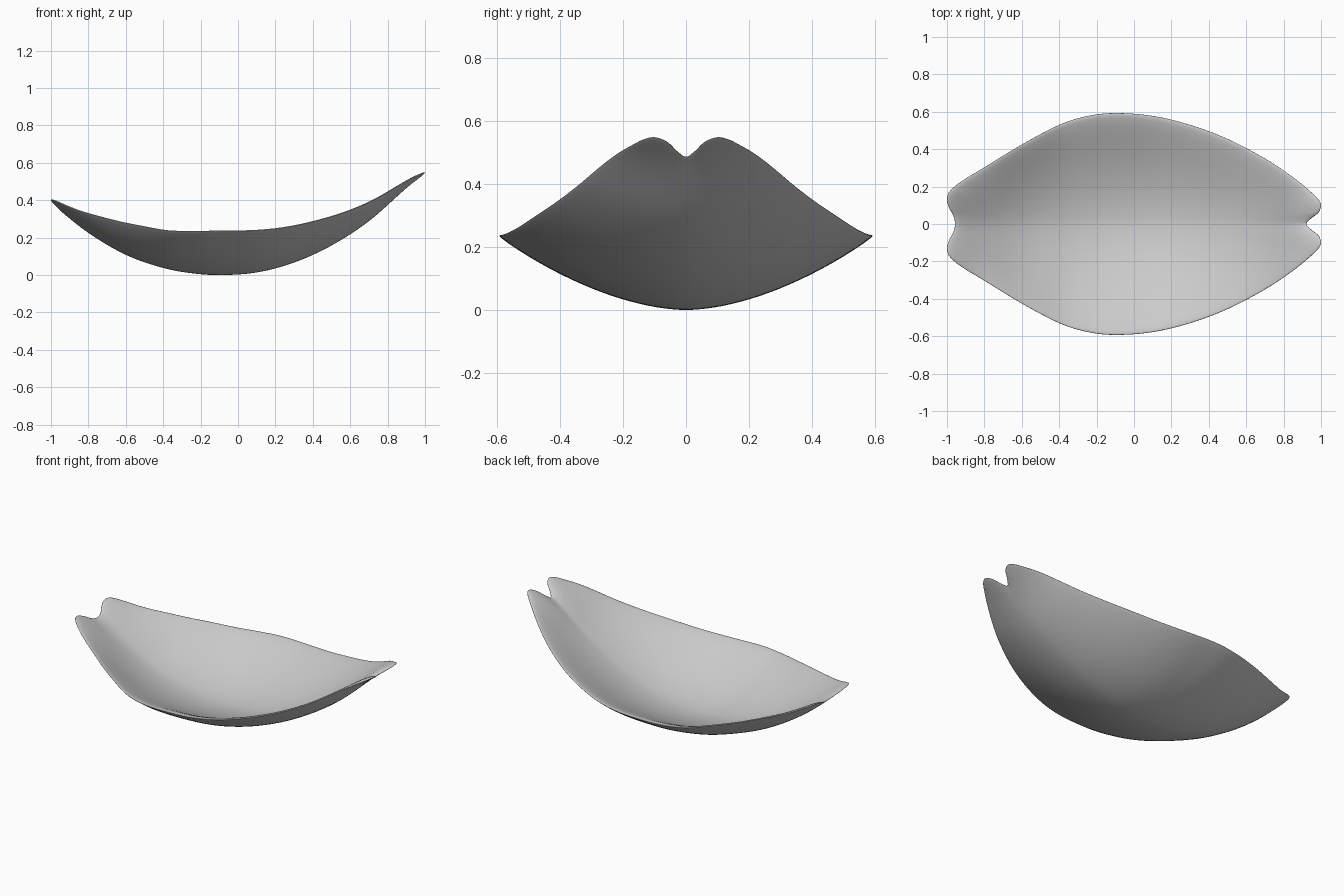
import bpy, bmesh
from mathutils import Vector

if "Cube" in bpy.data.objects:
    bpy.data.objects.remove(bpy.data.objects["Cube"])

# Half outline seen from above, from the left notch to the right notch
HALF = [(-.957, 0), (-.966, .045), (-.988, .085), (-1, .13), (-.985, .175), (-.92, .23),
        (-.8, .303), (-.6, .425), (-.4, .53), (-.25, .577), (-.1, .593), (.1, .578),
        (.3, .53), (.5, .455), (.7, .35), (.85, .25), (.95, .168), (.987, .13),
        (1, .098), (.985, .06), (.945, .028), (.922, 0)]
# Keel height and sideways curl along the length
KEEL = [(-1, .38), (-.8, .225), (-.6, .108), (-.4, .038), (-.25, .01), (-.1, .0),
        (.1, .014), (.3, .067), (.5, .158), (.7, .288), (.9, .462), (1, .535)]
CURL = [(-1, .52), (-.8, .80), (-.6, .74), (-.4, .60), (-.25, .57), (-.1, .575),
        (.2, .575), (.5, .595), (.8, .58), (1, .38)]
ABOVE, BELOW = .04, .006   # skin thickness above and below the base surface
SUB = 6


def curve(pts, x):
    """Smooth interpolation through (x, value) points."""
    n = len(pts)

    def slope(i):
        a, b = pts[max(i - 1, 0)], pts[min(i + 1, n - 1)]
        return (b[1] - a[1]) / (b[0] - a[0])
    i = 0
    while i < n - 2 and x > pts[i + 1][0]:
        i += 1
    (x0, y0), (x1, y1) = pts[i], pts[i + 1]
    d = x1 - x0
    t = (x - x0) / d
    return ((2*t**3 - 3*t**2 + 1) * y0 + (t**3 - 2*t**2 + t) * d * slope(i)
            + (3*t**2 - 2*t**3) * y1 + (t**3 - t**2) * d * slope(i + 1))


def closed_spline(pts):
    """Closed Catmull-Rom loop."""
    out, n = [], len(pts)
    for i in range(n):
        a, b, c, d = (Vector(pts[(i + k) % n]) for k in (-1, 0, 1, 2))
        for k in range(SUB):
            t = k / SUB
            out.append(0.5 * (2*b + (c - a)*t + (2*a - 5*b + 4*c - d)*t*t
                              + (3*b - a - 3*c + d)*t**3))
    return out


def height(x, y):
    return curve(KEEL, x) + curve(CURL, x) * (y*y + .0002) ** .88


outline = closed_spline(HALF + [(x, -y) for x, y in HALF[-2:0:-1]])
n = len(outline)
scales = [i / 24 for i in range(1, 24)] + [.975, .988, .995, .999]
bm = bmesh.new()


def lift(s, side):
    return ABOVE * (1 - s**6) ** .6 if side > 0 else side * -BELOW * -(1 - s**12) ** .5


def ring(s, side):
    return [bm.verts.new((p.x*s, p.y*s, height(p.x*s, p.y*s) + lift(s, side)))
            for p in outline]


# Petal skin: underside centre -> rim -> upper side centre
rings = [ring(s, -1) for s in scales] + [ring(1, 1)] + [ring(s, 1) for s in reversed(scales)]
for a, b in zip(rings, rings[1:]):
    for i in range(n):
        j = (i + 1) % n
        bm.faces.new((a[i], b[i], b[j], a[j]))
for loop, side in ((rings[0], -1), (rings[-1], 1)):
    c = bm.verts.new((0, 0, height(0, 0) + lift(0, side)))
    for i in range(n):
        bm.faces.new((c, loop[i], loop[(i + 1) % n]))
bmesh.ops.recalc_face_normals(bm, faces=bm.faces)
low = min(v.co.z for v in bm.verts)
bmesh.ops.translate(bm, verts=bm.verts, vec=(0, 0, -low))

mesh = bpy.data.meshes.new("petal")
bm.to_mesh(mesh)
bm.free()
mesh.shade_smooth()
petal = bpy.data.objects.new("petal", mesh)
bpy.context.collection.objects.link(petal)
